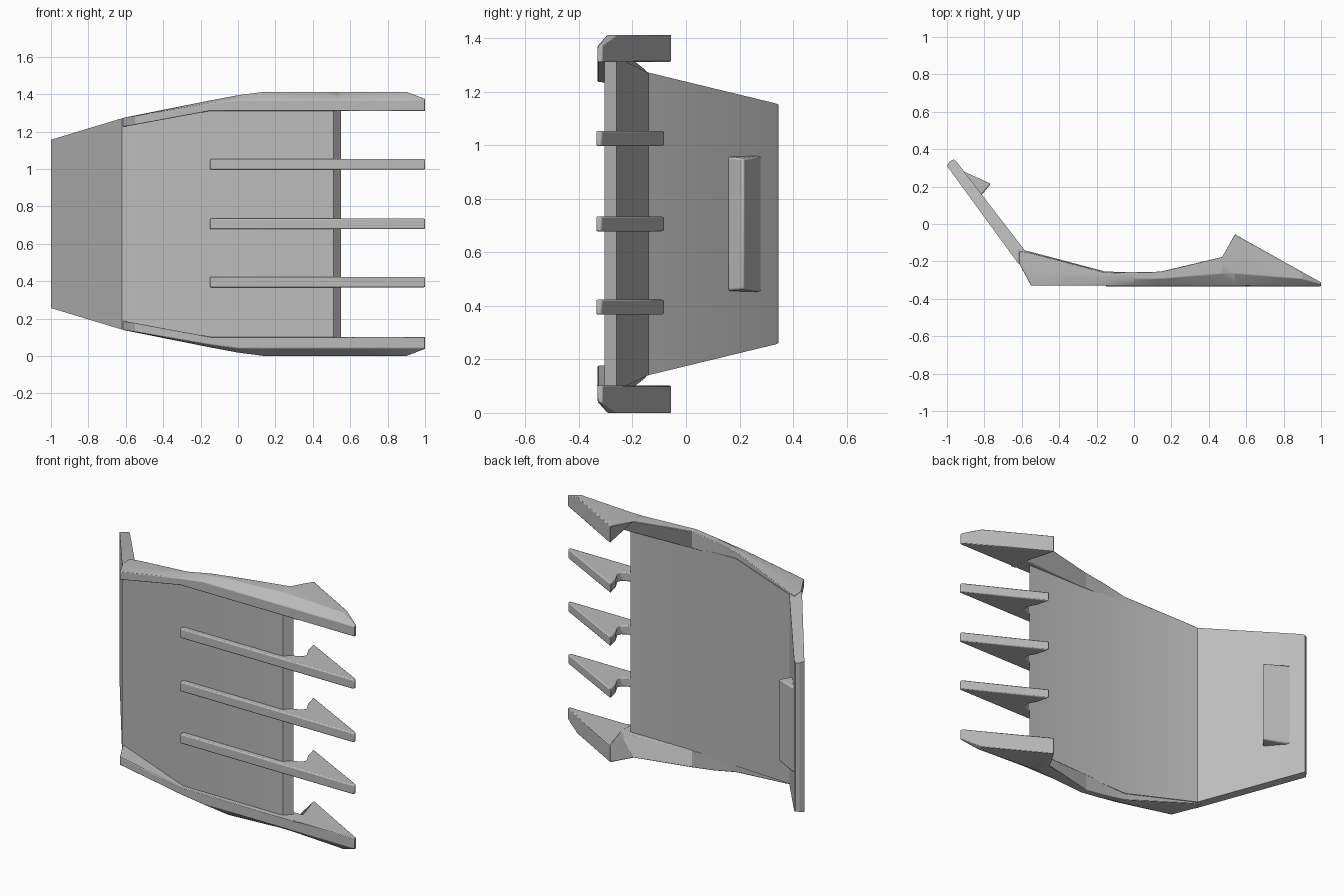
import bpy, bmesh
from math import radians

old = bpy.data.objects.get("Cube")
if old:
    bpy.data.objects.remove(old, do_unlink=True)

MID = 0.706  # height of the symmetry plane

grey = bpy.data.materials.new("plain_grey")
grey.use_nodes = True
colour = (0.5, 0.5, 0.5, 1)
grey.diffuse_color = colour
grey.node_tree.nodes["Principled BSDF"].inputs["Base Color"].default_value = colour


def loft(name, rings, bevel=0):
    """Join equal point rings with quads and cap both ends."""
    bm = bmesh.new()
    loops = [[bm.verts.new(p) for p in ring] for ring in rings]
    n = len(loops[0])
    for a, b in zip(loops, loops[1:]):
        for i in range(n):
            j = (i + 1) % n
            bm.faces.new((a[i], a[j], b[j], b[i]))
    bm.faces.new(loops[0])
    bm.faces.new(loops[-1])
    bmesh.ops.recalc_face_normals(bm, faces=bm.faces)
    mesh = bpy.data.meshes.new(name)
    bm.to_mesh(mesh)
    bm.free()
    mesh.materials.append(grey)
    obj = bpy.data.objects.new(name, mesh)
    bpy.context.collection.objects.link(obj)
    if bevel:
        mod = obj.modifiers.new("soft_edges", 'BEVEL')
        mod.width = bevel
        mod.segments = 2
        mod.limit_method = 'ANGLE'
        mod.angle_limit = radians(35)
    bpy.ops.object.select_all(action='DESELECT')
    obj.select_set(True)
    bpy.context.view_layer.objects.active = obj
    bpy.ops.object.shade_smooth_by_angle(angle=radians(20))
    return obj


# Bent plate with its angled wing: front x, y, back x, y, half height
stations = [
    (-0.985, 0.335, -0.965, 0.345, 0.445),
    (-1.0, 0.31, -0.95, 0.335, 0.45),
    (-0.62, -0.21, -0.585, -0.14, 0.565),
    (-0.15, -0.305, -0.15, -0.255, 0.62),
    (0.51, -0.305, 0.55, -0.26, 0.605),
]
loft("bent_plate", [
    [(xf, yf, MID - h), (xf, yf, MID + h), (xb, yb, MID + h), (xb, yb, MID - h)]
    for xf, yf, xb, yb, h in stations])

# Edge rims ending in large teeth: x, front y, back y, inner, outer front, outer half height
sections = [
    (-0.615, -0.21, -0.145, 0.519, 0.567, 0.567),
    (-0.55, -0.33, -0.155, 0.53, 0.577, 0.58),
    (-0.15, -0.33, -0.26, 0.604, 0.645, 0.66),
    (0.0, -0.33, -0.257, 0.604, 0.664, 0.688),
    (0.14, -0.33, -0.255, 0.604, 0.664, 0.706),
    (0.47, -0.33, -0.175, 0.604, 0.664, 0.706),
    (0.54, -0.33, -0.055, 0.604, 0.664, 0.706),
    (0.9, -0.33, -0.257, 0.604, 0.664, 0.706),
    (1.0, -0.33, -0.312, 0.604, 0.664, 0.668),
]
for name, side in (("upper_rim", 1), ("lower_rim", -1)):
    rings = []
    for x, yf, yb, inner, front, outer in sections:
        ym = min(-0.265, (yf + yb) / 2) if yb < -0.2 else max(-0.265, yf + 0.01)
        ring = [(x, yf, inner), (x, yf, front), (x, ym, outer),
                (x, yb, outer), (x, yb, inner)]
        # hooked notch on the inner side, behind the tooth
        if x == 0.47:
            ring[0] = (0.6, yf, inner)
            ring[4] = (0.6, -0.235, inner)
        elif x == 0.54:
            ring[0] = (0.62, yf, inner)
        rings.append([(px, py, MID + side * pz) for px, py, pz in ring])
    loft(name, rings, 0.006)

# Three slim teeth on the front of the plate
tooth = [(-0.15, -0.335), (1.0, -0.335), (1.0, -0.315), (0.555, -0.08),
         (0.575, -0.16), (0.605, -0.215), (0.595, -0.24), (0.55, -0.262),
         (-0.15, -0.28)]
for name, z in (("upper_tooth", 1.025), ("middle_tooth", MID), ("lower_tooth", 0.395)):
    loft(name, [[(x, y, z + d) for x, y in tooth] for d in (-0.028, 0.028)], 0.006)

# Wedge grip on the back of the wing
grip = [(-0.92, 0.285, 0.255), (-0.765, 0.215, 0.245),
        (-0.815, 0.155, 0.25), (-0.86, 0.17, 0.255)]
loft("wedge_grip", [[(x, y, MID + s * h) for x, y, h in grip] for s in (-1, 1)], 0.008)
